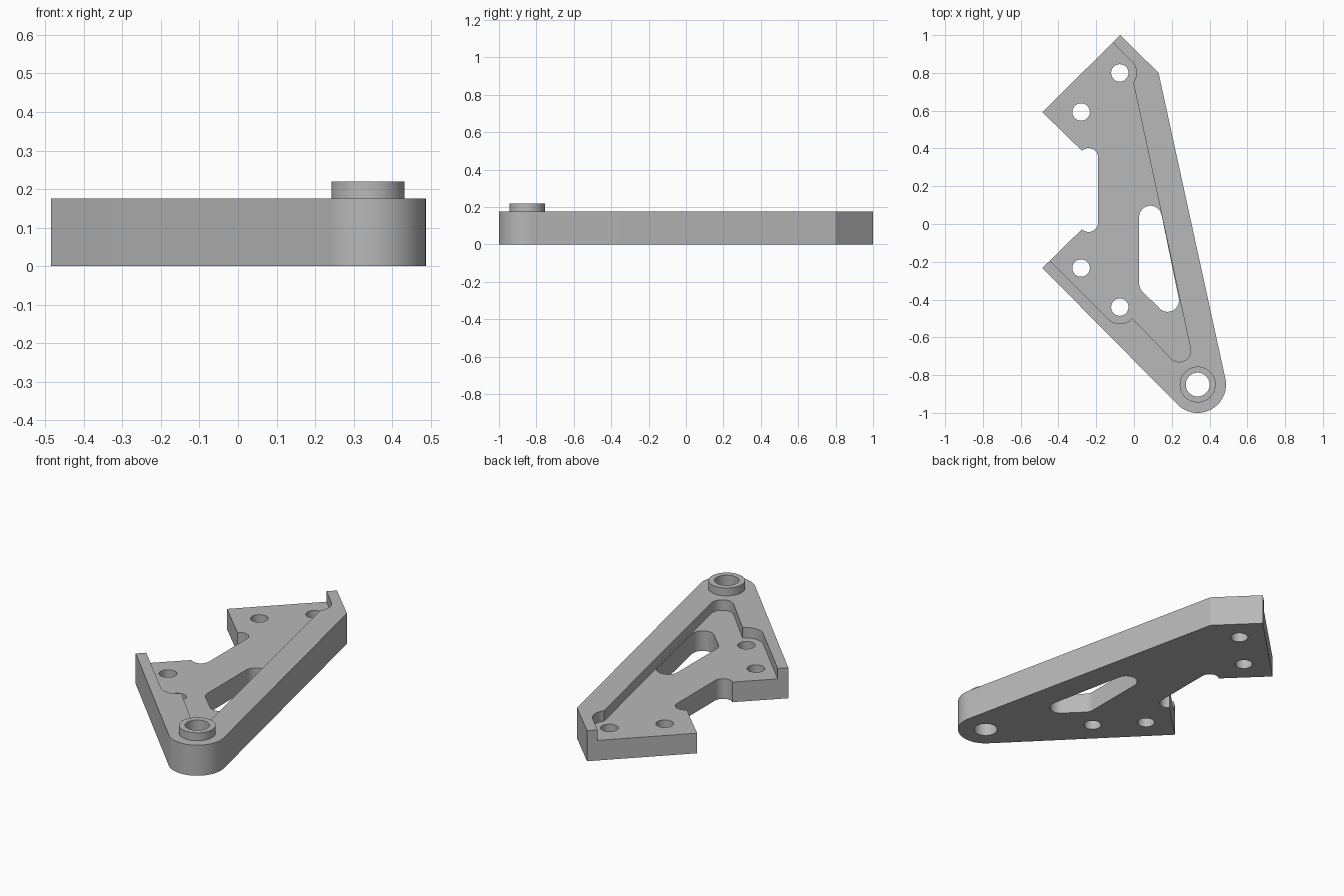
import bpy, bmesh
from math import cos, sin, radians

if "Cube" in bpy.data.objects:
    bpy.data.objects.remove(bpy.data.objects["Cube"], do_unlink=True)

TOP, FLOOR, BOSS_TOP = 0.175, 0.115, 0.22
PIVOT = (0.337, -0.85)
BOLTS = [(-0.075, 0.80), (-0.28, 0.593), (-0.28, -0.233), (-0.075, -0.44)]

grey = bpy.data.materials.new("machined_grey")
grey.use_nodes = True
COLOUR = (0.48, 0.48, 0.48, 1)
grey.diffuse_color = COLOUR
grey.node_tree.nodes["Principled BSDF"].inputs["Base Color"].default_value = COLOUR


def arc(centre, r, start, end, steps=16):
    angles = [radians(start + (end - start) * i / steps) for i in range(steps + 1)]
    return [(centre[0] + r * cos(a), centre[1] + r * sin(a)) for a in angles]


def circle(centre, r, steps=48):
    return arc(centre, r, 0, 360, steps)[:-1]


def prism(name, outline, z0, z1):
    bm = bmesh.new()
    face = bm.faces.new([bm.verts.new((x, y, z0)) for x, y in outline])
    new = bmesh.ops.extrude_face_region(bm, geom=[face])["geom"]
    verts = [g for g in new if isinstance(g, bmesh.types.BMVert)]
    bmesh.ops.translate(bm, verts=verts, vec=(0, 0, z1 - z0))
    bmesh.ops.recalc_face_normals(bm, faces=bm.faces)
    mesh = bpy.data.meshes.new(name)
    bm.to_mesh(mesh)
    bm.free()
    mesh.materials.append(grey)
    obj = bpy.data.objects.new(name, mesh)
    bpy.context.collection.objects.link(obj)
    return obj


def combine(target, tool, operation):
    mod = target.modifiers.new(tool.name, "BOOLEAN")
    mod.operation, mod.object, mod.solver = operation, tool, "EXACT"
    bpy.context.view_layer.objects.active = target
    bpy.ops.object.modifier_apply(modifier=mod.name)
    bpy.data.objects.remove(tool, do_unlink=True)


# Bracket plate with rounded pivot end and relieved notch corners
outline = [(-0.073, 1.0), (-0.485, 0.592)]
outline += arc((-0.24, 0.352), 0.05, 135, 0)
outline += arc((-0.24, 0.008), 0.05, 0, -135)
outline += [(-0.485, -0.233)]
outline += arc(PIVOT, 0.15, 225, 372, 32)
outline += [(0.13, 0.80)]
bracket = prism("bracket_plate", outline, 0, TOP)

# Raised boss around the pivot
combine(bracket, prism("pivot_boss", circle(PIVOT, 0.095), 0.08, BOSS_TOP), "UNION")

# Lowered floor, open on the notch side, with clearance around the outer bolts
pocket = [(-0.6, 1.049), (-0.2, 1.049)]
pocket += arc(BOLTS[0], 0.088, 45, -36)
pocket += arc((0.24, -0.67), 0.06, 12, -135)
pocket += arc(BOLTS[3], 0.088, -42, -135)
pocket += [(-0.6, -0.039)]
combine(bracket, prism("pocket_cutter", pocket, FLOOR, 0.3), "DIFFERENCE")

# Lightening slot beside the long rim
slot = arc((0.087, 0.037), 0.06, 12, 180)
slot += arc((0.087, -0.315), 0.06, 180, 225, 6)
slot += arc((0.178, -0.405), 0.06, 225, 372)
combine(bracket, prism("slot_cutter", slot, -0.1, 0.3), "DIFFERENCE")

# Bolt holes and pivot bore
for centre, r in [(b, 0.046) for b in BOLTS] + [(PIVOT, 0.063)]:
    combine(bracket, prism("hole_cutter", circle(centre, r), -0.1, 0.3), "DIFFERENCE")

bpy.ops.object.select_all(action="DESELECT")
bracket.select_set(True)
bpy.context.view_layer.objects.active = bracket
bpy.ops.object.shade_smooth_by_angle(angle=radians(30))
